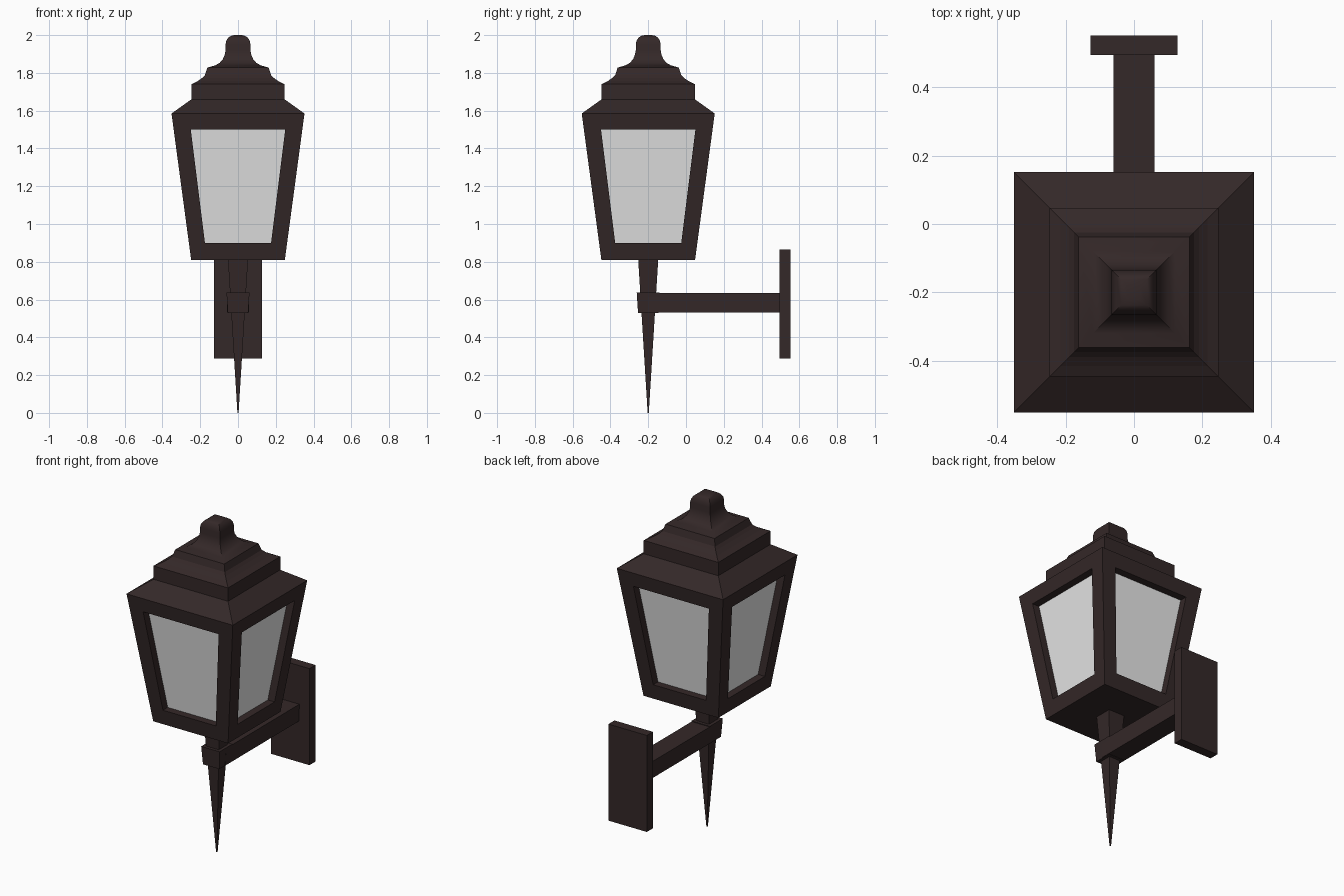
import bpy, bmesh, math
from mathutils import Matrix

if "Cube" in bpy.data.objects:
    bpy.data.objects.remove(bpy.data.objects["Cube"])

CY = -0.2  # lantern axis in y


def material(name, rgb):
    m = bpy.data.materials.new(name)
    m.diffuse_color = (*rgb, 1)
    m.use_nodes = True
    m.node_tree.nodes["Principled BSDF"].inputs["Base Color"].default_value = m.diffuse_color
    return m


BROWN = material("dark_brown_metal", (0.034, 0.021, 0.021))
GLASS = material("pale_glass", (0.8, 0.8, 0.8))


def finish(bm, name, mats=(BROWN,), smooth=False):
    bmesh.ops.remove_doubles(bm, verts=bm.verts, dist=1e-5)
    bmesh.ops.recalc_face_normals(bm, faces=bm.faces)
    me = bpy.data.meshes.new(name)
    bm.to_mesh(me)
    bm.free()
    for m in mats:
        me.materials.append(m)
    ob = bpy.data.objects.new(name, me)
    bpy.context.collection.objects.link(ob)
    if smooth:
        bpy.ops.object.select_all(action='DESELECT')
        ob.select_set(True)
        bpy.context.view_layer.objects.active = ob
        bpy.ops.object.shade_smooth_by_angle(angle=math.radians(30))
    return ob


def square_loft(name, profile, smooth=False):
    """Stack of square rings (half width, z) around the lantern axis."""
    bm = bmesh.new()
    rings = [[bm.verts.new((sx * h, CY + sy * h, z))
              for sx, sy in ((-1, -1), (1, -1), (1, 1), (-1, 1))] for h, z in profile]
    for a, b in zip(rings, rings[1:]):
        for i in range(4):
            j = (i + 1) % 4
            bm.faces.new((a[i], a[j], b[j], b[i]))
    bm.faces.new(rings[0][::-1])
    bm.faces.new(rings[-1])
    return finish(bm, name, smooth=smooth)


def box(name, lo, hi, taper=0.0):
    """Box whose bottom is narrower in x by taper on each side."""
    bm = bmesh.new()
    bmesh.ops.create_cube(bm, size=1)
    for v in bm.verts:
        low = v.co.z < 0
        s = v.co.x
        v.co = [lo[i] + (v.co[i] + 0.5) * (hi[i] - lo[i]) for i in range(3)]
        if low:
            v.co.x -= math.copysign(taper, s)
    return finish(bm, name)


# Lantern body: four slanted sides with recessed panes
Z0, Z1, H0, H1 = 0.81, 1.585, 0.248, 0.352
W0, W1, WX0, WX1, DEPTH = 0.90, 1.50, 0.175, 0.25, 0.045


def half(z):
    return H0 + (z - Z0) / (Z1 - Z0) * (H1 - H0)


bm = bmesh.new()
for k in range(4):
    rot = Matrix.Translation((0, CY, 0)) @ Matrix.Rotation(k * math.pi / 2, 4, 'Z')

    def quad(depth, x0, z0, x1, z1):
        pts = ((-x0, z0), (x0, z0), (x1, z1), (-x1, z1))
        out = [bm.verts.new((x, depth - half(z), z)) for x, z in pts]
        for v in out:
            v.co = rot @ v.co
        return out

    outer = quad(0, H0, Z0, H1, Z1)
    opening = quad(0, WX0, W0, WX1, W1)
    inner = quad(DEPTH, WX0, W0, WX1, W1)
    for a, b in ((outer, opening), (opening, inner)):
        for i in range(4):
            j = (i + 1) % 4
            bm.faces.new((a[i], a[j], b[j], b[i]))
    bm.faces.new(inner).material_index = 1
for h, z in ((H0, Z0), (H1, Z1)):
    bm.faces.new([bm.verts.new((sx * h, CY + sy * h, z))
                  for sx, sy in ((-1, -1), (1, -1), (1, 1), (-1, 1))])
finish(bm, "lantern_body", (BROWN, GLASS))

# Stepped roof and rounded finial
square_loft("roof", [(0.352, 1.585), (0.247, 1.66), (0.247, 1.74), (0.215, 1.756),
                     (0.19, 1.773), (0.175, 1.788), (0.162, 1.828)])
square_loft("finial", [(0.162, 1.828), (0.12, 1.84), (0.097, 1.853), (0.08, 1.873),
                       (0.07, 1.897), (0.066, 1.92), (0.066, 1.95), (0.062, 1.97),
                       (0.052, 1.986), (0.038, 1.996), (0.02, 2.0)], smooth=True)

# Tapered spike, collar, arm and wall plate
square_loft("spike", [(0.003, 0.0), (0.053, 0.812)])
square_loft("collar", [(0.054, 0.53), (0.061, 0.638)])
box("arm", (-0.06, CY, 0.532), (0.06, 0.50, 0.634), taper=0.003)
box("wall_plate", (-0.127, 0.495, 0.287), (0.127, 0.552, 0.865))
